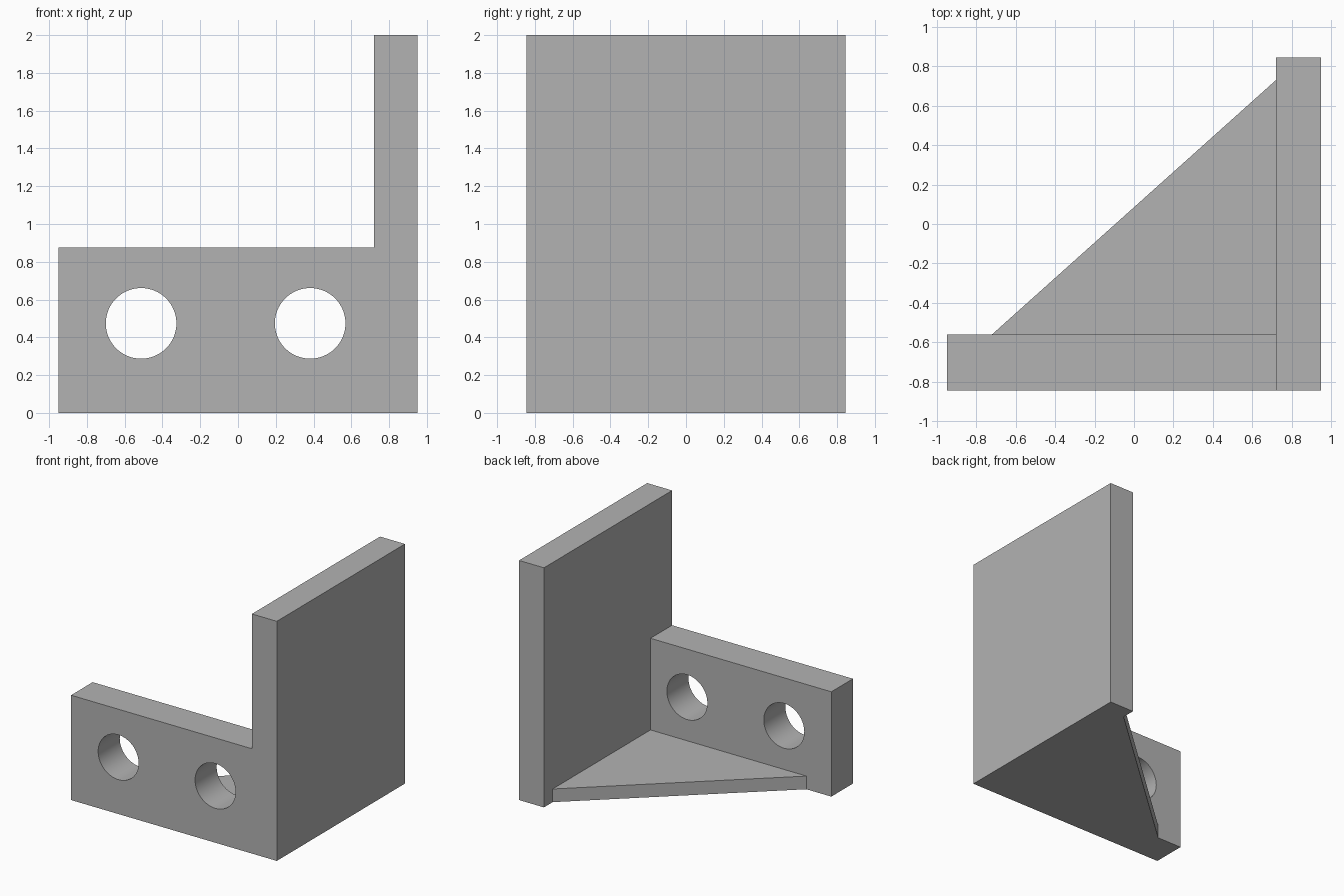
import bpy
import bmesh
from math import radians
from mathutils import Vector

cube = bpy.data.objects.get("Cube")
if cube:
    bpy.data.objects.remove(cube, do_unlink=True)

HALF_X, HALF_Y, HEIGHT = 0.95, 0.845, 2.0
WALL_X = 0.72        # inner face of the upright wall
PLATE_Y = -0.56      # rear face of the drilled plate
PLATE_TOP = 0.875
GUSSET_TOP = 0.11
HOLE_Z, HOLE_R = 0.474, 0.187

grey = bpy.data.materials.new("plain grey")
grey.use_nodes = True
colour = (0.45, 0.45, 0.45, 1.0)
grey.diffuse_color = colour
grey.node_tree.nodes["Principled BSDF"].inputs["Base Color"].default_value = colour


def prism(name, outline, top):
    """Extrude a plan outline from the ground up to the given height."""
    bm = bmesh.new()
    face = bm.faces.new([bm.verts.new((x, y, 0)) for x, y in outline])
    raised = bmesh.ops.extrude_face_region(bm, geom=[face])["geom"]
    verts = [v for v in raised if isinstance(v, bmesh.types.BMVert)]
    bmesh.ops.translate(bm, verts=verts, vec=Vector((0, 0, top)))
    bmesh.ops.recalc_face_normals(bm, faces=bm.faces)
    mesh = bpy.data.meshes.new(name)
    bm.to_mesh(mesh)
    bm.free()
    mesh.materials.append(grey)
    obj = bpy.data.objects.new(name, mesh)
    bpy.context.collection.objects.link(obj)
    return obj


def rectangle(x0, x1, y0, y1):
    return [(x0, y0), (x1, y0), (x1, y1), (x0, y1)]


def combine(target, tool, operation):
    """Apply a boolean and discard the tool."""
    mod = target.modifiers.new("combine", 'BOOLEAN')
    mod.operation, mod.solver, mod.object = operation, 'EXACT', tool
    bpy.context.view_layer.objects.active = target
    bpy.ops.object.modifier_apply(modifier=mod.name)
    bpy.data.objects.remove(tool, do_unlink=True)


# Upright wall, low drilled plate and triangular floor gusset
bracket = prism("angle_bracket", rectangle(WALL_X, HALF_X, -HALF_Y, HALF_Y), HEIGHT)
plate = prism("front_plate", rectangle(-HALF_X, HALF_X, -HALF_Y, PLATE_Y), PLATE_TOP)
gusset = prism("floor_gusset", [
    (-0.72, PLATE_Y), (-0.72, -0.7), (0.8, -0.7), (0.8, 0.73), (WALL_X, 0.73)], GUSSET_TOP)
combine(bracket, plate, 'UNION')
combine(bracket, gusset, 'UNION')

# Two round bolt holes through the plate
for x in (-0.513, 0.382):
    bpy.ops.mesh.primitive_cylinder_add(
        vertices=64, radius=HOLE_R, depth=0.6,
        location=(x, (PLATE_Y - HALF_Y) / 2, HOLE_Z), rotation=(radians(90), 0, 0))
    cutter = bpy.context.object
    cutter.name = "hole_cutter"
    cutter.hide_render = True
    cutter.data.materials.append(grey)
    combine(bracket, cutter, 'DIFFERENCE')

# Smooth hole walls, crisp corners
bpy.ops.object.select_all(action='DESELECT')
bracket.select_set(True)
bpy.context.view_layer.objects.active = bracket
bpy.ops.object.shade_smooth_by_angle(angle=radians(30))
